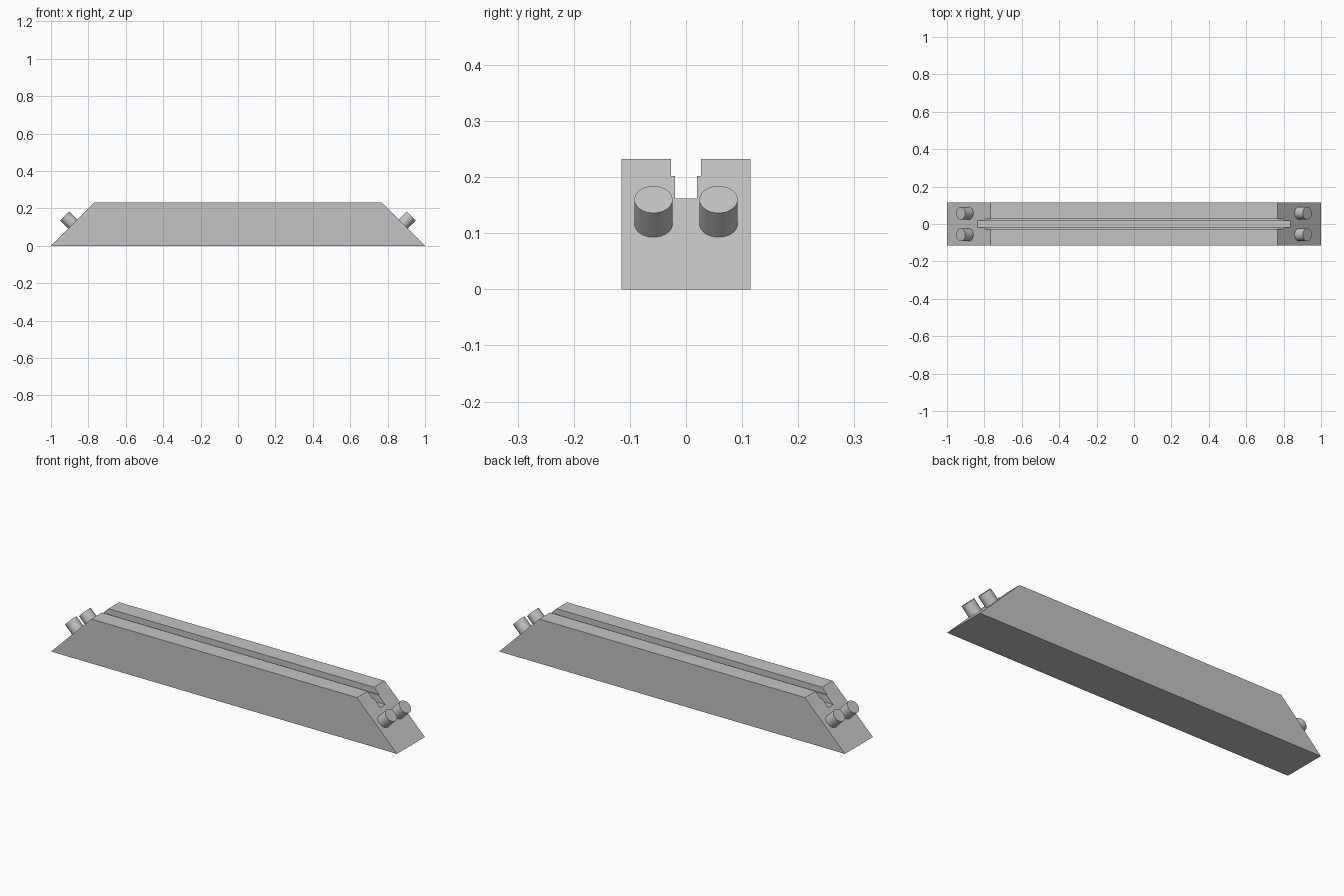
import bpy, bmesh, math
from mathutils import Matrix, Vector

cube = bpy.data.objects.get("Cube")
if cube:
    bpy.data.objects.remove(cube, do_unlink=True)

grey = bpy.data.materials.new("plain_grey")
grey.use_nodes = True
colour = (0.55, 0.55, 0.55, 1)
grey.diffuse_color = colour
grey.node_tree.nodes["Principled BSDF"].inputs["Base Color"].default_value = colour


def add_object(name, bm):
    bmesh.ops.recalc_face_normals(bm, faces=bm.faces)
    mesh = bpy.data.meshes.new(name)
    bm.to_mesh(mesh)
    bm.free()
    mesh.materials.append(grey)
    obj = bpy.data.objects.new(name, mesh)
    bpy.context.collection.objects.link(obj)
    return obj


# Body: stepped-groove cross-section (y, z), swept along x to ends sloped at 45 degrees
WIDTH, HEIGHT = 0.115, 0.232
half = [(WIDTH, 0), (WIDTH, HEIGHT), (0.027, HEIGHT), (0.027, 0.202),
        (0.02, 0.202), (0.02, 0.162)]
profile = half + [(-y, z) for y, z in reversed(half)]

bm = bmesh.new()
rings = [[bm.verts.new((side * (1 - z), y, z)) for y, z in profile] for side in (-1, 1)]
for ring in rings:
    bm.faces.new(ring)
for i in range(len(profile)):
    j = (i + 1) % len(profile)
    bm.faces.new((rings[0][i], rings[0][j], rings[1][j], rings[1][i]))
add_object("grooved_bar", bm)

# Pegs: a pair standing square to each sloped end
RADIUS, LENGTH, SUNK = 0.034, 0.061, 0.003
for side, end in ((1, "left"), (-1, "right")):
    axis = Vector((side, 0, 1)).normalized()
    for y, place in ((-0.058, "front"), (0.058, "back")):
        centre = Vector((side * 0.883, y, 0.117)) + axis * (LENGTH - SUNK) / 2
        bm = bmesh.new()
        bmesh.ops.create_cone(
            bm, cap_ends=True, segments=40, radius1=RADIUS, radius2=RADIUS,
            depth=LENGTH + SUNK,
            matrix=Matrix.Translation(centre) @ Matrix.Rotation(side * math.pi / 4, 4, "Y"))
        peg = add_object(f"{end}_{place}_peg", bm)
        bpy.ops.object.select_all(action="DESELECT")
        peg.select_set(True)
        bpy.context.view_layer.objects.active = peg
        bpy.ops.object.shade_smooth_by_angle(angle=math.radians(30))
